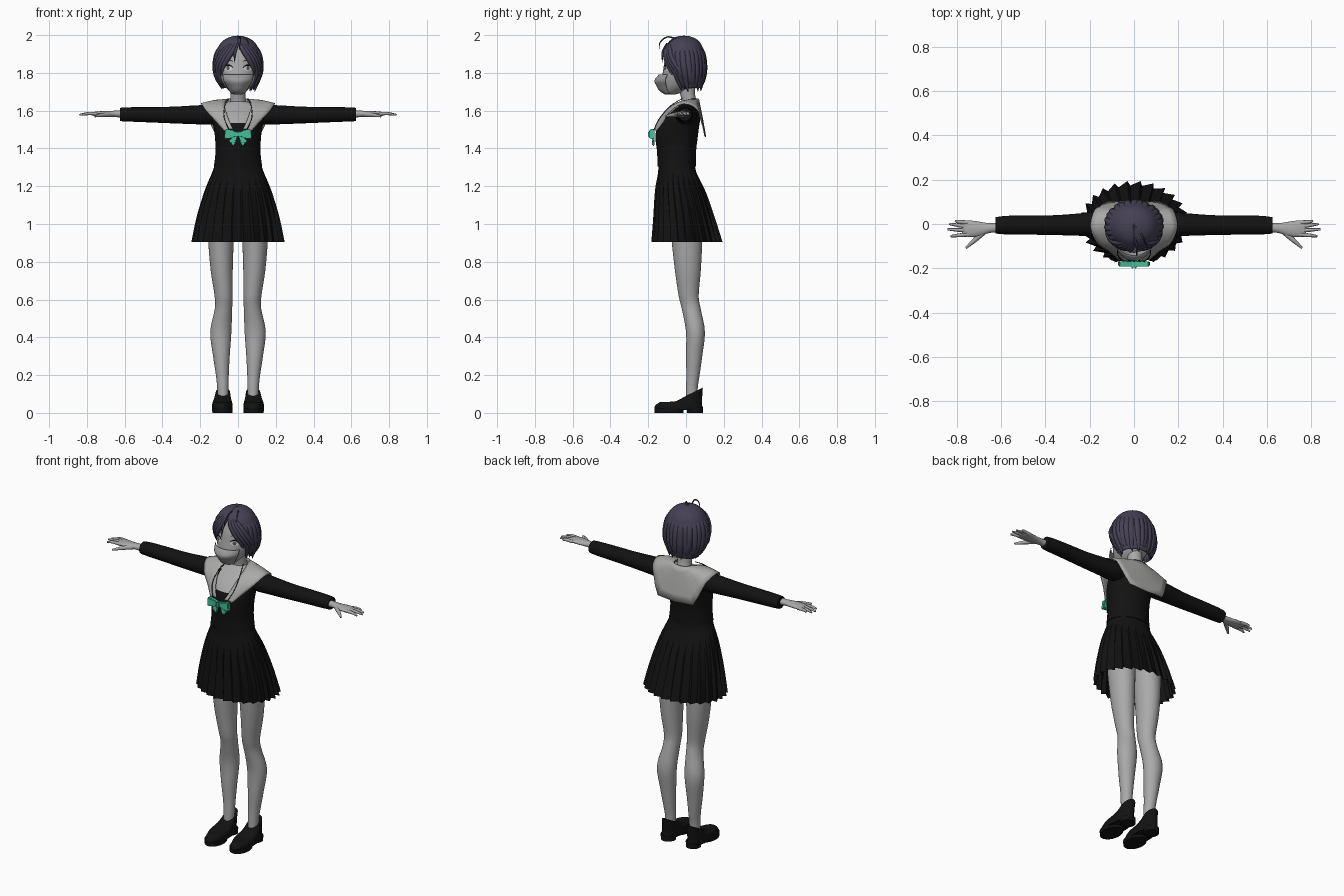
import bpy, bmesh, random
from math import sin, cos, pi, radians, sqrt

random.seed(4)
cube = bpy.data.objects.get("Cube")
if cube:
    bpy.data.objects.remove(cube, do_unlink=True)


def material(name, *rgb):
    m = bpy.data.materials.new(name)
    m.use_nodes = True
    m.diffuse_color = (*rgb, 1)
    for node in m.node_tree.nodes:
        if node.type == 'BSDF_PRINCIPLED':
            node.inputs["Base Color"].default_value = (*rgb, 1)
            node.inputs["Roughness"].default_value = 0.8
    return m


SKIN = material("skin_grey", .4, .4, .4)
COLLAR = material("collar_grey", .4, .4, .39)
MASK = material("mask_grey", .32, .32, .32)
BLACK = material("cloth_black", .006, .006, .006)
HAIR = material("hair_plum", .06, .052, .09)
TEAL = material("bow_teal", .06, .52, .33)
WHITE = material("eye_white", .65, .65, .65)
IRIS = material("iris_grey", .1, .1, .12)


def spline(rows, k=4):
    """Catmull-Rom resampling of tuples."""
    out, last = [], len(rows) - 1
    for i in range(last):
        quad = zip(rows[max(i - 1, 0)], rows[i], rows[i + 1], rows[min(i + 2, last)])
        quad = list(quad)
        for j in range(k):
            t = j / k
            out.append(tuple(b + .5 * t * (c - a + t * (2 * a - 5 * b + 4 * c - d + t * (3 * (b - c) + d - a)))
                             for a, b, c, d in quad))
    return out + [tuple(rows[-1])]


def finish(name, bm, mat, mirror=False, thick=0, angle=45):
    bmesh.ops.recalc_face_normals(bm, faces=bm.faces)
    me = bpy.data.meshes.new(name)
    bm.to_mesh(me)
    bm.free()
    me.materials.append(mat)
    ob = bpy.data.objects.new(name, me)
    bpy.context.collection.objects.link(ob)
    bpy.ops.object.select_all(action='DESELECT')
    ob.select_set(True)
    bpy.context.view_layer.objects.active = ob
    bpy.ops.object.shade_smooth_by_angle(angle=radians(angle))
    if mirror:
        ob.modifiers.new("mirror", 'MIRROR')
    if thick:
        s = ob.modifiers.new("thickness", 'SOLIDIFY')
        s.thickness, s.offset = thick, 0
    return ob


def skin_rings(name, rings, mat, closed=True, cap=True, **kw):
    """Quads between successive rings of points."""
    bm = bmesh.new()
    vs = [[bm.verts.new(p) for p in ring] for ring in rings]
    n = len(vs[0])
    for a, b in zip(vs, vs[1:]):
        for i in range(n if closed else n - 1):
            j = (i + 1) % n
            bm.faces.new((a[i], a[j], b[j], b[i]))
    if closed and cap:
        bm.faces.new(vs[0])
        bm.faces.new(vs[-1])
    return finish(name, bm, mat, **kw)


def loft(name, rows, mat, axis='z', n=32, k=4, **kw):
    """Ellipse sections: (position, centre a, centre b, radius a, radius b)."""
    rings = []
    for t, a, b, ra, rb in spline(rows, k):
        pts = [(a + ra * cos(2 * pi * i / n), b + rb * sin(2 * pi * i / n)) for i in range(n)]
        rings.append([(u, v, t) if axis == 'z' else (t, u, v) for u, v in pts])
    return skin_rings(name, rings, mat, **kw)


def section(rows, z):
    for p, q in zip(rows, rows[1:]):
        if z <= q[0]:
            t = max(0, (z - p[0]) / (q[0] - p[0]))
            return [a + (b - a) * t for a, b in zip(p, q)]
    return rows[-1]


def on_loft(rows, deg, z, off=0):
    _, cx, cy, rx, ry = section(rows, z)
    return (cx + (rx + off) * cos(radians(deg)), cy + (ry + off) * sin(radians(deg)), z)


def tubes(name, paths, mat, both=False):
    """Tapered strands; points are (x, y, z, radius)."""
    cu = bpy.data.curves.new(name, 'CURVE')
    cu.dimensions, cu.bevel_depth, cu.bevel_resolution, cu.use_fill_caps = '3D', 1, 2, True
    for path in paths:
        for s in ((1, -1) if both else (1,)):
            pts = spline(path)
            sp = cu.splines.new('POLY')
            sp.points.add(len(pts) - 1)
            for p, (x, y, z, r) in zip(sp.points, pts):
                p.co, p.radius = (s * x, y, z, 1), r
    cu.materials.append(mat)
    ob = bpy.data.objects.new(name, cu)
    bpy.context.collection.objects.link(ob)


def prism(name, outline, y, depth, mat):
    bm = bmesh.new()
    face = bm.faces.new([bm.verts.new((x, y, z)) for x, z in outline])
    ext = bmesh.ops.extrude_face_region(bm, geom=[face])["geom"]
    bmesh.ops.translate(bm, vec=(0, -depth, 0), verts=[e for e in ext if isinstance(e, bmesh.types.BMVert)])
    bmesh.ops.bevel(bm, geom=bm.edges[:], offset=.004, segments=2, affect='EDGES')
    finish(name, bm, mat, mirror=True)


# Head, neck and face mask
head_rows = [(1.685, 0, -.085, .02, .025), (1.70, 0, -.07, .042, .058), (1.73, 0, -.045, .07, .085),
             (1.77, 0, -.03, .092, .098), (1.82, 0, -.02, .105, .1), (1.88, 0, -.015, .107, .095),
             (1.94, 0, -.01, .085, .075), (1.97, 0, -.01, .045, .04)]
loft("head", head_rows, SKIN)
loft("neck", [(1.58, 0, .02, .055, .05), (1.64, 0, .018, .043, .041), (1.68, 0, .01, .04, .039),
              (1.75, 0, 0, .042, .045)], SKIN)
mask_rows = spline([(1.69, 0, -.06, .04, .055), (1.705, 0, -.06, .05, .078), (1.73, 0, -.06, .066, .094),
                    (1.76, 0, -.06, .086, .105), (1.79, 0, -.06, .09, .082)])
skin_rings("face_mask", [[on_loft(mask_rows, a, r[0]) for a in range(-152, -27, 4)] for r in mask_rows],
           MASK, closed=False, thick=.004)

# Eyes follow the face surface
face = spline(head_rows)


def face_point(x, z, off):
    _, _, cy, rx, ry = section(face, z)
    return (x, cy - ry * sqrt(1 - (x / rx) ** 2) - off, z)


def eye_plate(name, rx, rz, off, mat):
    rings = [[face_point(.053 + f * rx * cos(a * pi / 10), 1.825 + f * rz * sin(a * pi / 10), off)
              for a in range(20)] for f in (1, .6, .2)]
    skin_rings(name, rings, mat, mirror=True)


eye_plate("eye", .024, .013, .002, WHITE)
eye_plate("iris", .009, .011, .003, IRIS)
tubes("eyelashes", [[(*face_point(x, z, .002), r) for x, z, r in
                     ((.028, 1.829, .001), (.042, 1.839, .003), (.06, 1.84, .003), (.08, 1.829, .002))]], BLACK, True)
tubes("eyebrows", [[(*face_point(x, z, .001), .0015) for x, z in ((.03, 1.862), (.055, 1.87), (.08, 1.862))]],
      HAIR, True)

# Hair: cap open around the face, then overlapping locks
cap_rows = spline([(1.72, 0, .018, .088, .065), (1.77, 0, .006, .114, .09), (1.82, 0, 0, .125, .102),
                   (1.88, 0, -.008, .122, .106), (1.94, 0, -.01, .1, .093), (1.975, 0, -.01, .068, .066),
                   (1.992, 0, -.01, .025, .025)])
gaps = [(1.72, 64), (1.8, 48), (1.88, 30), (1.92, 10), (1.95, 0)]
rings = []
for row in cap_rows:
    g = section(gaps, row[0])[1]
    rings.append([on_loft(cap_rows, -90 + g + (360 - 2 * g) * i / 48, row[0]) for i in range(49)])
rings.append([(0, -.01, 1.994)] * 49)
skin_rings("hair_cap", rings, HAIR, closed=False, thick=.006)
locks = []
for i in range(19):
    a = -32 + 244 * i / 18
    tip, swirl = random.uniform(1.695, 1.735), random.uniform(-7, 7)
    locks.append([(*on_loft(cap_rows, a + swirl * f, z, off), r) for f, z, off, r in
                  ((0, 1.96, -.012, .008), (.2, 1.9, -.012, .021), (.5, 1.82, -.01, .021),
                   (.8, 1.76, -.008, .016), (1, tip, 0, .001))])
tubes("hair_locks", locks, HAIR)
fringe = []
for i in range(4):
    fringe.append([(*on_loft(cap_rows, -90 + a, z, off), r) for a, z, off, r in
                   ((5 + 5 * i, 1.968, -.004, .006), (13 + 9 * i, 1.925, 0, .013), (28 + 9 * i, 1.87, .002, .015),
                    (40 + 10 * i, 1.81, .002, .011), (43 + 12 * i, 1.735 + .012 * (i % 2), .004, .001))])
tubes("fringe", fringe, HAIR, True)
tubes("loose_strands", [
    [(0, -.1, 1.955, .006), (-.015, -.122, 1.91, .007), (-.02, -.126, 1.855, .001)],
    [(0, -.05, 1.98, .004), (.012, -.1, 1.99, .004), (.012, -.138, 1.96, .003), (.005, -.14, 1.92, .001)],
    [(.02, -.02, 1.985, .004), (.04, -.06, 1.985, .004), (.06, -.1, 1.95, .001)]], HAIR)

# Blouse with bare neckline, and sleeves
blouse = loft("blouse", [(1.305, 0, -.05, .128, .102), (1.38, 0, -.05, .119, .103), (1.46, 0, -.05, .122, .112),
                         (1.52, 0, -.04, .131, .11), (1.57, 0, -.018, .145, .095), (1.61, 0, .004, .148, .072),
                         (1.635, 0, .015, .1, .055), (1.648, 0, .02, .05, .045)], BLACK, n=48)
blouse.data.materials.append(SKIN)
for p in blouse.data.polygons:
    c = p.center
    if (c.z > 1.533 and c.y < 0 and abs(c.x) < .075) or (c.z > 1.625 and abs(c.x) < .06):
        p.material_index = 1
loft("sleeve", [(.09, 0, 1.575, .05, .045), (.15, 0, 1.578, .058, .052), (.22, -.002, 1.578, .052, .05),
                (.35, -.005, 1.577, .045, .044), (.47, -.005, 1.579, .043, .041), (.57, -.005, 1.58, .042, .038),
                (.615, -.006, 1.58, .038, .036), (.625, -.006, 1.58, .036, .034)], BLACK, axis='x', mirror=True)

# Hands
loft("hand", [(.6, -.015, 1.582, .022, .02), (.65, -.018, 1.583, .022, .017), (.69, -.022, 1.583, .031, .015),
              (.73, -.022, 1.584, .037, .013), (.765, -.02, 1.583, .035, .01), (.775, -.02, 1.583, .03, .006)],
     SKIN, axis='x', n=20, mirror=True)
fingers = [[(.745, y0, 1.583, .010), (.79, (y0 + y1) / 2, 1.585, .0085), (x1, y1, 1.578, .005)]
           for y0, x1, y1 in ((.006, .805, .014), (-.012, .832, 0), (-.03, .84, -.024), (-.047, .826, -.055))]
fingers.append([(.67, -.03, 1.58, .013), (.715, -.07, 1.577, .011), (.757, -.108, 1.57, .005)])
tubes("fingers", fingers, SKIN, True)

# Sailor collar: strip between neckline and outer edge
inner = spline([(.025, -.168, 1.5), (.05, -.14, 1.555), (.07, -.075, 1.625), (.06, 0, 1.655),
                (.045, .05, 1.662), (0, .066, 1.662)])
outer = spline([(.07, -.158, 1.49), (.115, -.12, 1.54), (.165, -.085, 1.595), (.195, -.015, 1.637),
                (.175, .065, 1.6), (.115, .1, 1.47)], 4)
outer = outer[:17] + [(.16, .075, 1.565), (.14, .09, 1.515), (.115, .1, 1.468), (0, .104, 1.46)]
rings = [[tuple(a + (b - a) * v / 5 + (.006 * sin(pi * v / 5) if c == 2 else 0)
                for c, (a, b) in enumerate(zip(p, q))) for v in range(6)] for p, q in zip(inner, outer)]
skin_rings("sailor_collar", rings, COLLAR, closed=False, mirror=True, thick=.006)
tubes("neck_cord", [[(.048, -.02, 1.664, .002), (.07, -.084, 1.624, .002), (.073, -.14, 1.56, .002),
                     (.045, -.172, 1.495, .002)]], BLACK, True)

# Bow
prism("bow_loop", [(.004, 1.487), (.035, 1.498), (.068, 1.503), (.072, 1.45), (.035, 1.455), (.004, 1.466)],
      -.168, .024, TEAL)
prism("bow_tail", [(.002, 1.472), (.014, 1.474), (.05, 1.438), (.036, 1.428), (.03, 1.412), (.016, 1.42)],
      -.166, .014, TEAL)
prism("bow_knot", [(0, 1.492), (.013, 1.49), (.013, 1.46), (0, 1.458)], -.166, .034, TEAL)

# Skirt with knife pleats
skirt_rows = [(1.315, 0, -.05, .122, .097), (1.27, 0, -.046, .138, .103), (1.2, 0, -.035, .168, .127),
              (1.13, 0, -.024, .192, .145), (1.03, 0, -.01, .221, .165), (.905, 0, .005, .247, .19)]
rings = []
for z, _, cy, rx, ry in spline(skirt_rows):
    depth = .11 * (1.315 - z) / .41
    ring = []
    for i in range(26):
        for f, drop in ((0, 0), (.82, 1)):
            a, s = 2 * pi * (i + f) / 26, 1 - depth * drop
            ring.append((rx * s * cos(a), cy + ry * s * sin(a), z))
    rings.append(ring)
skin_rings("pleated_skirt", rings, BLACK, cap=False, angle=25)

# Legs
loft("leg", [(1.18, .075, -.02, .07, .08), (1.05, .088, -.005, .074, .085), (.9, .09, .005, .067, .08),
             (.75, .086, .01, .058, .068), (.62, .076, .014, .048, .053), (.55, .077, .028, .046, .05),
             (.43, .091, .05, .056, .05), (.3, .088, .043, .044, .043), (.2, .083, .037, .034, .035),
             (.13, .08, .031, .03, .031), (.05, .08, .03, .028, .032)], SKIN, mirror=True)

# Shoes: upper sloping down towards the toe, sole and heel
shoe = loft("shoe", [(.015, .083, -.04, .052, .125), (.03, .083, -.04, .054, .127), (.05, .083, -.033, .053, .117),
                     (.08, .082, -.002, .046, .088), (.11, .08, .039, .038, .05)], BLACK, mirror=True)
for v in shoe.data.vertices:
    if v.co.z > .06:
        v.co.z += (v.co.y - .04) * .5 * (v.co.z - .06) / .05
loft("shoe_sole", [(0, .083, -.09, .053, .076), (.025, .083, -.09, .054, .078)], BLACK, k=1, mirror=True)
loft("shoe_heel", [(0, .083, .047, .041, .042), (.03, .083, .047, .043, .042)], BLACK, k=1, mirror=True)
